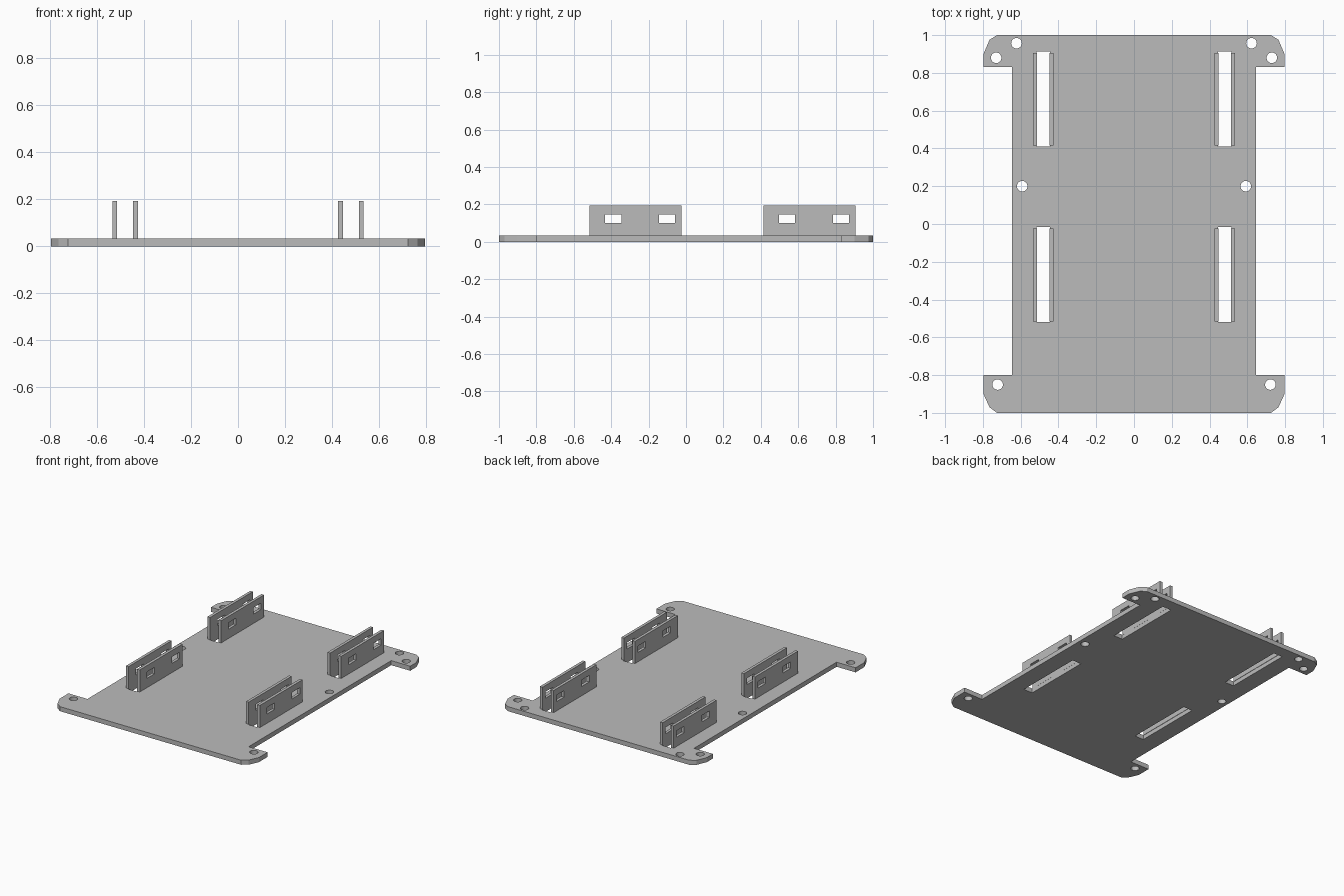
import bpy, bmesh, math
from mathutils import Matrix

cube = bpy.data.objects.get("Cube")
if cube:
    bpy.data.objects.remove(cube, do_unlink=True)

grey = bpy.data.materials.new("plain grey")
grey.use_nodes = True
colour = (0.5, 0.5, 0.5, 1)
grey.diffuse_color = colour
grey.node_tree.nodes["Principled BSDF"].inputs["Base Color"].default_value = colour


def rect(u0, u1, v0, v1):
    return [(u0, v0), (u1, v0), (u1, v1), (u0, v1)]


def circle(x, y, r=0.028, n=24):
    return [(x + r * math.cos(math.tau * i / n), y + r * math.sin(math.tau * i / n))
            for i in range(n)]


def sheet(name, loops, thickness, matrix):
    """Flat sheet from an outline followed by its holes, from 0 up to thickness."""
    curve = bpy.data.curves.new(name, "CURVE")
    curve.dimensions = "2D"
    curve.fill_mode = "BOTH"
    curve.extrude = thickness / 2
    for loop in loops:
        spline = curve.splines.new("POLY")
        spline.points.add(len(loop) - 1)
        for point, (u, v) in zip(spline.points, loop):
            point.co = (u, v, 0, 1)
        spline.use_cyclic_u = True
    temp = bpy.data.objects.new(name + " outline", curve)
    bpy.context.collection.objects.link(temp)
    graph = bpy.context.evaluated_depsgraph_get()
    mesh = bpy.data.meshes.new_from_object(temp.evaluated_get(graph))
    bpy.data.objects.remove(temp, do_unlink=True)

    bm = bmesh.new()
    bm.from_mesh(mesh)
    bmesh.ops.remove_doubles(bm, verts=bm.verts, dist=0.0002)
    bm.transform(matrix @ Matrix.Translation((0, 0, thickness / 2)))
    bmesh.ops.recalc_face_normals(bm, faces=bm.faces)
    for face in bm.faces:
        face.smooth = False
        face.material_index = 0
    bm.to_mesh(mesh)
    bm.free()
    mesh.name = name
    mesh.materials.clear()
    mesh.materials.append(grey)
    obj = bpy.data.objects.new(name, mesh)
    bpy.context.collection.objects.link(obj)
    return obj


# Base plate outline: one side, then its mirror
side = [(0.725, -1), (0.765, -0.97), (0.797, -0.9), (0.797, -0.8), (0.645, -0.8),
        (0.645, 0.83), (0.797, 0.83), (0.797, 0.9), (0.765, 0.975), (0.725, 1)]
outline = side + [(-x, y) for x, y in reversed(side)]

# Holes and slots in the plate
brackets = {"rear": 0.415, "front": -0.515}
length = 0.49
holes = []
for s in (1, -1):
    for x, y in [(0.73, 0.88), (0.622, 0.957), (0.592, 0.2), (0.722, -0.85)]:
        holes.append(circle(s * x, y))
    for y in brackets.values():
        xs = sorted((s * 0.446, s * 0.517))
        holes.append(rect(*xs, y - 0.005, y + length + 0.008))
sheet("base_plate", [outline] + holes, 0.033, Matrix())

# Upright bracket walls, each with two windows, standing beside the slots
for row, y in brackets.items():
    loops = [rect(y, y + length, 0.03, 0.193)]
    for offset in (0.083, 0.37):
        loops.append(rect(y + offset, y + offset + 0.086, 0.1, 0.147))
    for label, s in (("left", 1), ("right", -1)):
        for kind, middle in (("inner", 0.436), ("outer", 0.525)):
            # profile axes (u, v, depth) become (y, z, x)
            place = Matrix(((0, 0, 1, s * middle - 0.0105), (1, 0, 0, 0),
                            (0, 1, 0, 0), (0, 0, 0, 1)))
            sheet(f"{row}_{label}_{kind}_wall", loops, 0.021, place)
